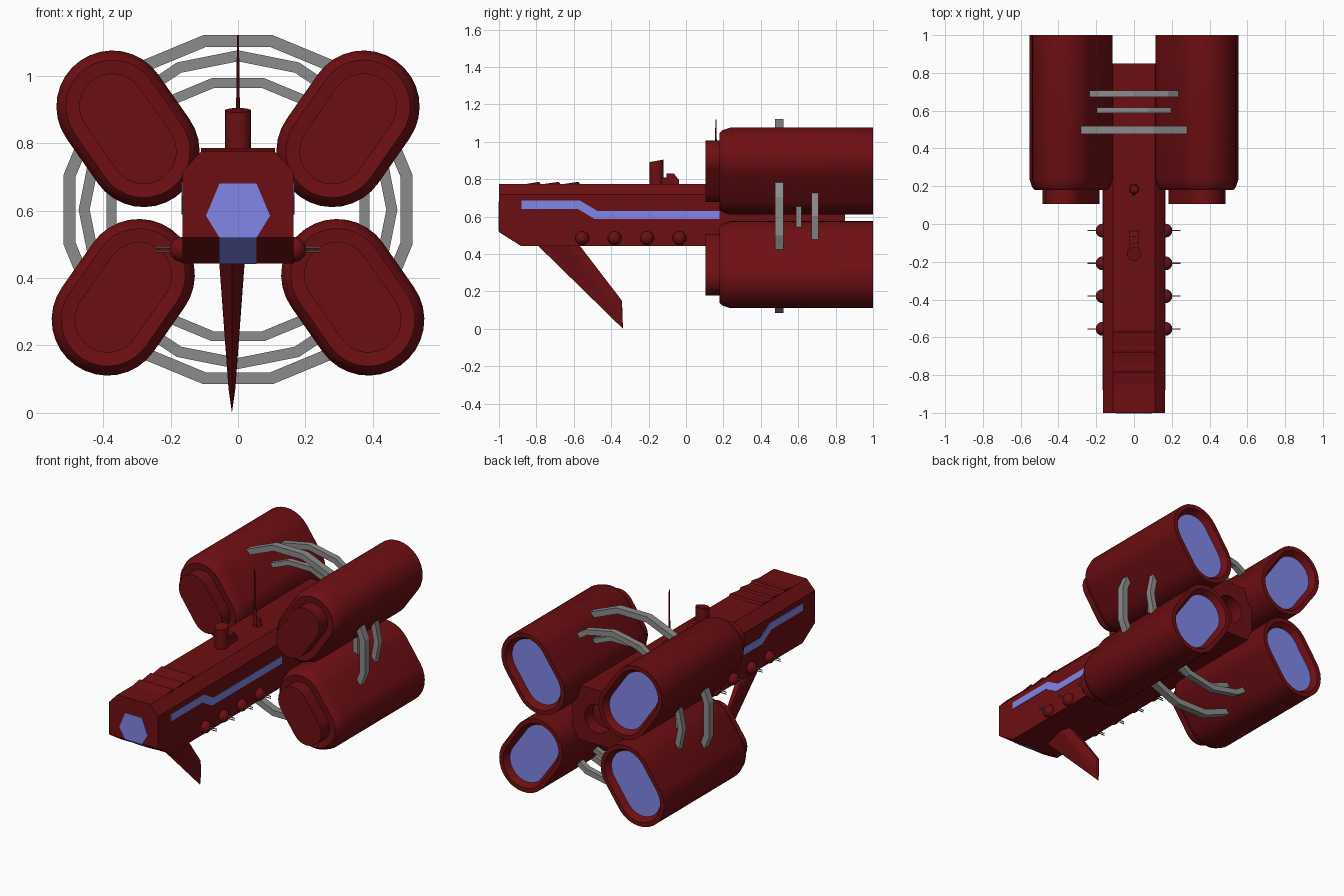
import bpy, bmesh, math
from mathutils import Vector, Matrix

if "Cube" in bpy.data.objects:
    bpy.data.objects.remove(bpy.data.objects["Cube"])


def material(name, rgb):
    m = bpy.data.materials.new(name)
    m.diffuse_color = (*rgb, 1)
    m.use_nodes = True
    m.node_tree.nodes["Principled BSDF"].inputs["Base Color"].default_value = m.diffuse_color
    return m


RED = material("dark_red", (0.155, 0.0045, 0.0065))
BLUE = material("glow_blue", (0.214, 0.243, 0.81))
GREY = material("metal_grey", (0.26, 0.26, 0.26))


def finish(name, bm, *mats, smooth=False):
    bmesh.ops.recalc_face_normals(bm, faces=bm.faces)
    me = bpy.data.meshes.new(name)
    bm.to_mesh(me)
    bm.free()
    ob = bpy.data.objects.new(name, me)
    bpy.context.collection.objects.link(ob)
    for m in mats:
        me.materials.append(m)
    if smooth:
        bpy.ops.object.select_all(action='DESELECT')
        ob.select_set(True)
        bpy.context.view_layer.objects.active = ob
        bpy.ops.object.shade_smooth_by_angle(angle=math.radians(30))
    return ob


def prism(bm, pts, offset):
    """Extrude a planar outline of 3D points by an offset vector."""
    f = bm.faces.new([bm.verts.new(p) for p in pts])
    new = bmesh.ops.extrude_face_region(bm, geom=[f], use_keep_orig=True)["geom"]
    bmesh.ops.translate(bm, vec=offset, verts=[v for v in new if isinstance(v, bmesh.types.BMVert)])


def cylinder(bm, loc, r1, r2, depth, axis='Z', seg=20):
    rot = {'Z': Matrix(), 'X': Matrix.Rotation(math.pi / 2, 4, 'Y'),
           'Y': Matrix.Rotation(-math.pi / 2, 4, 'X')}[axis]
    return bmesh.ops.create_cone(bm, cap_ends=True, segments=seg, radius1=r1, radius2=r2,
                                 depth=depth, matrix=Matrix.Translation(loc) @ rot)["verts"]


# Hull: chamfered bar with a slanted chin
bm = bmesh.new()
section = [(-.165, .444), (.165, .444), (.165, .717), (.11, .775), (-.11, .775), (-.165, .717)]
prism(bm, [(x, -1, z) for x, z in section], (0, 1.85, 0))
cut = bmesh.ops.bisect_plane(bm, geom=bm.verts[:] + bm.edges[:] + bm.faces[:], plane_co=(0, -1, .52),
                             plane_no=(0, -.076, -.12), clear_outer=True)["geom_cut"]
bmesh.ops.holes_fill(bm, edges=[e for e in bm.edges if e.is_boundary])
hull = finish("hull", bm, RED)

# Round exhaust hole in the hull's tail
bm = bmesh.new()
cylinder(bm, (0, .85, .6), .085, .085, .16, 'Y', 24)
cutter = finish("tail_hole_cutter", bm, RED)
cutter.hide_render = True
cutter.hide_set(True)
mod = hull.modifiers.new("tail_hole", 'BOOLEAN')
mod.operation = 'DIFFERENCE'
mod.object = cutter

# Stepped roof plates
bm = bmesh.new()
for y0, y1 in ((-.87, -.775), (-.775, -.67), (-.67, -.565)):
    prism(bm, [(-.11, y0, .772), (-.11, y1 - .01, .786), (-.11, y1, .772)], (.22, 0, 0))
finish("roof_plates", bm, RED)

# Nose window and its strip down the chin
bm = bmesh.new()
prism(bm, [(x, -1.002, z) for x, z in ((-.055, .68), (.055, .68), (.095, .585), (.055, .52),
                                       (-.055, .52), (-.095, .585))], (0, .004, 0))
prism(bm, [(-.055, -1.001, .518), (.055, -1.001, .518), (.055, -.881, .442), (-.055, -.881, .442)],
      (0, .003, .004))
finish("nose_window", bm, BLUE)

# Light stripes along both sides
stripe = [(-.88, .685), (-.565, .685), (-.475, .631), (.18, .631), (.18, .588), (-.49, .588),
          (-.58, .642), (-.88, .642)]
bm = bmesh.new()
for s in (-1, 1):
    prism(bm, [(s * .162, y, z) for y, z in stripe], (s * .006, 0, 0))
finish("side_stripes", bm, BLUE)

# Chin fin, swept back to a point
bm = bmesh.new()
fin = [(0, -.797, .45), (0, -.337, 0)]
for s in (-1, 1):
    fin += [(s * .038, -.63, .45), (s * .022, -.572, .45), (s * .01, -.343, .07), (s * .007, -.342, .15)]
for x, y, z in fin:
    bm.verts.new((x - .018, y, z))
bmesh.ops.convex_hull(bm, input=bm.verts)
finish("chin_fin", bm, RED)


# Engine pods: lofted stadium sections with a recessed glowing end
def stadium(r, tilt, half=.081, n=16):
    pts = []
    for end in (0, 1):
        for i in range(n + 1):
            a = -math.pi / 2 + math.pi * i / n + math.pi * end
            x, z = r * math.cos(a) + half * (1 - 2 * end), r * math.sin(a)
            pts.append((x * math.cos(tilt) - z * math.sin(tilt), x * math.sin(tilt) + z * math.cos(tilt)))
    return pts


def pod(name, cx, cz, tilt):
    bm = bmesh.new()
    rings = []
    for y, r in ((.105, .098), (.185, .098), (.18, .138), (.195, .152), (.235, .166),
                 (1, .166), (1, .14), (.965, .118)):
        rings.append([bm.verts.new((cx + x, y, cz + z)) for x, z in stadium(r, tilt)])
    for a, b in zip(rings, rings[1:]):
        for i in range(len(a)):
            j = (i + 1) % len(a)
            bm.faces.new((a[i], a[j], b[j], b[i]))
    bm.faces.new(rings[0])
    bm.faces.new(rings[-1]).material_index = 1
    finish(name, bm, RED, BLUE, smooth=True)


TILT = math.radians(55)
for side, s in (("left", -1), ("right", 1)):
    pod("upper_engine_" + side, s * .3265, .843, s * TILT)
    pod("lower_engine_" + side, s * .3405, .343, -s * TILT)

# Grey hoops tying the pods together: y, outer radius, wall, width, rotation
hoops = ((.498, .528, .036, .044, .5), (.602, .398, .03, .03, .5), (.69, .473, .033, .036, 0))
for k, (y, r, wall, width, turn) in enumerate(hoops):
    bm = bmesh.new()
    loops = []
    for i in range(16):
        a = 2 * math.pi * (i + turn) / 16
        loops.append([bm.verts.new((q * math.cos(a), y + d, .603 + q * math.sin(a)))
                      for q, d in ((r, -width / 2), (r, width / 2), (r - wall, width / 2), (r - wall, -width / 2))])
    for i in range(16):
        a, b = loops[i], loops[(i + 1) % 16]
        for j in range(4):
            bm.faces.new((a[j], a[(j + 1) % 4], b[(j + 1) % 4], b[j]))
    finish("hoop_%d" % (k + 1), bm, GREY)

# Ball turrets with twin barrels
balls, guns = bmesh.new(), bmesh.new()
for s in (-1, 1):
    for y in (-.555, -.382, -.208, -.035):
        bmesh.ops.create_uvsphere(balls, u_segments=16, v_segments=10, radius=.037,
                                  matrix=Matrix.Translation((s * .166, y, .485)))
        for dz in (-.006, .006):
            cylinder(guns, (s * .215, y, .485 + dz), .003, .003, .06, 'X', 8)
finish("ball_turrets", balls, RED, smooth=True)
finish("turret_barrels", guns, GREY, smooth=True)

# Roof tower with slanted top, and the block behind it
bm = bmesh.new()
for v in cylinder(bm, (0, -.158, .83), .038, .038, .13):
    if v.co.z > .83:
        v.co.z = .898 + (v.co.y + .158) * .18
finish("roof_tower", bm, RED, smooth=True)
bm = bmesh.new()
prism(bm, [(-.024, y, z) for y, z in ((-.13, .77), (-.13, .81), (-.105, .81), (-.105, .83), (-.065, .83),
                                      (-.037, .795), (-.037, .77))], (.048, 0, 0))
finish("tower_block", bm, RED)

# Antenna on a small base
bm = bmesh.new()
cylinder(bm, (0, .185, .79), .026, .022, .05)
cylinder(bm, (0, .162, .83), .012, .008, .1, seg=12)
cylinder(bm, (0, .16, .97), .007, .003, .3, seg=10)
finish("antenna", bm, RED, smooth=True)
